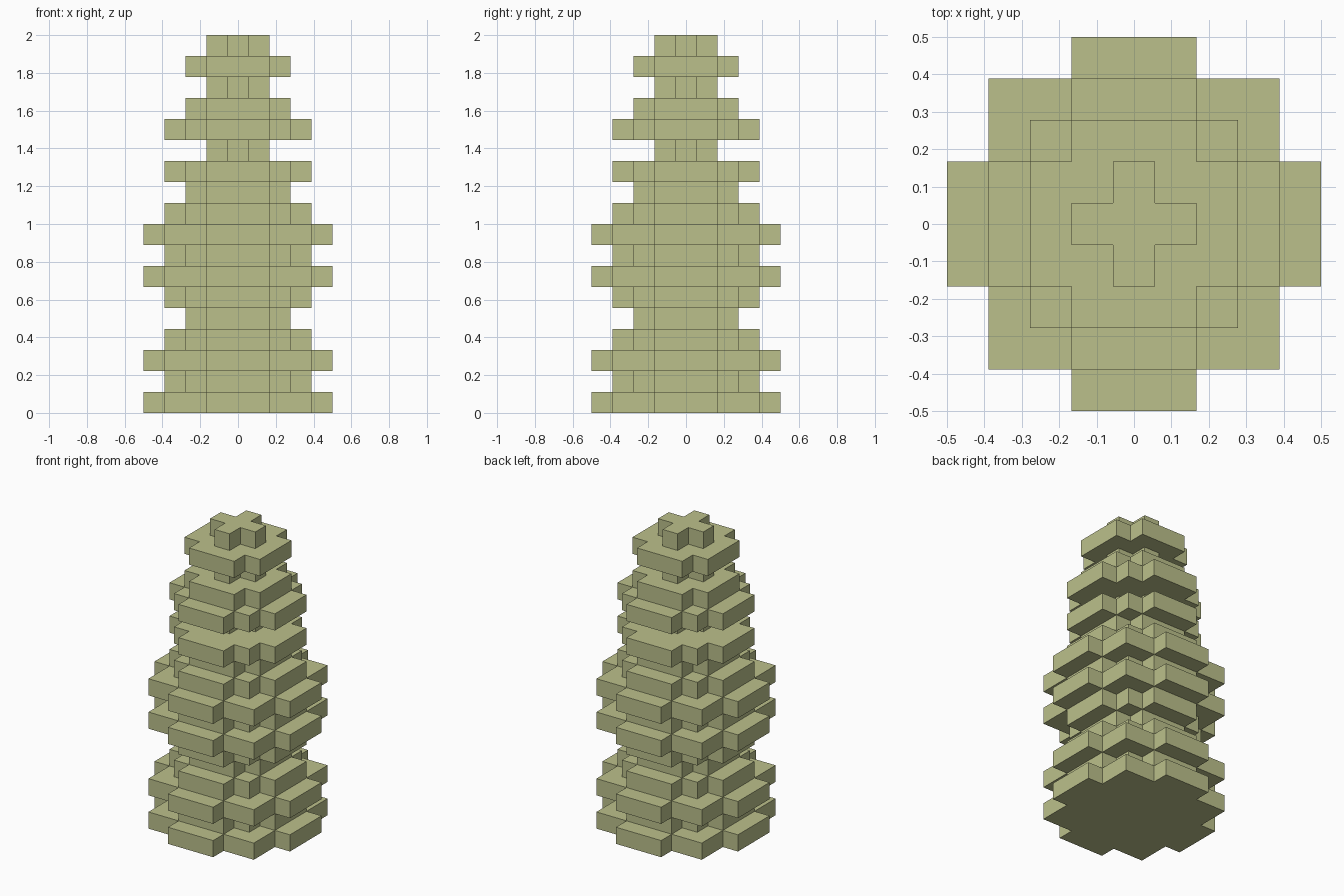
import bpy
import bmesh
from mathutils import Matrix, Vector

cube = bpy.data.objects.get("Cube")
if cube:
    bpy.data.objects.remove(cube, do_unlink=True)

UNIT = 1 / 9  # side of one block

# Single flat colour
olive = bpy.data.materials.new("pale_olive")
olive.use_nodes = True
colour = (0.50, 0.53, 0.26, 1)
olive.diffuse_color = colour
bsdf = next(n for n in olive.node_tree.nodes if n.type == "BSDF_PRINCIPLED")
bsdf.inputs["Base Color"].default_value = colour
bsdf.inputs["Roughness"].default_value = 0.9

# Stepped discs by width in blocks: half arm width, half width of the square core
DISCS = {9: (1.5, 3.5), 7: (1.5, 2.5), 5: (1.5, 1.5), 3: (0.5, 0.5)}


def disc_outline(width):
    """One quarter of the stepped outline, turned four times."""
    reach = width / 2
    arm, core = DISCS[width]
    quarter = [(reach, -arm), (reach, arm), (core, arm)]
    if core > arm:
        quarter += [(core, core), (arm, core)]
    points = []
    for x, y in quarter * 4:
        turns = len(points) // len(quarter)
        for _ in range(turns):
            x, y = -y, x
        points.append((x, y))
    return points


def add_tier(name, width, level):
    bm = bmesh.new()
    base = bm.faces.new([bm.verts.new((x, y, level)) for x, y in disc_outline(width)])
    ext = bmesh.ops.extrude_face_region(bm, geom=[base], use_keep_orig=True)
    top = [g for g in ext["geom"] if isinstance(g, bmesh.types.BMVert)]
    bmesh.ops.translate(bm, verts=top, vec=Vector((0, 0, 1)))
    bmesh.ops.recalc_face_normals(bm, faces=bm.faces)
    bm.transform(Matrix.Scale(UNIT, 4))
    mesh = bpy.data.meshes.new(name)
    bm.to_mesh(mesh)
    bm.free()
    mesh.materials.append(olive)
    bpy.context.collection.objects.link(bpy.data.objects.new(name, mesh))


# Stack of tiers, bottom to top
for level, width in enumerate(int(c) for c in "979757979757375353"):
    add_tier(f"tier_{level + 1:02d}", width, level)
